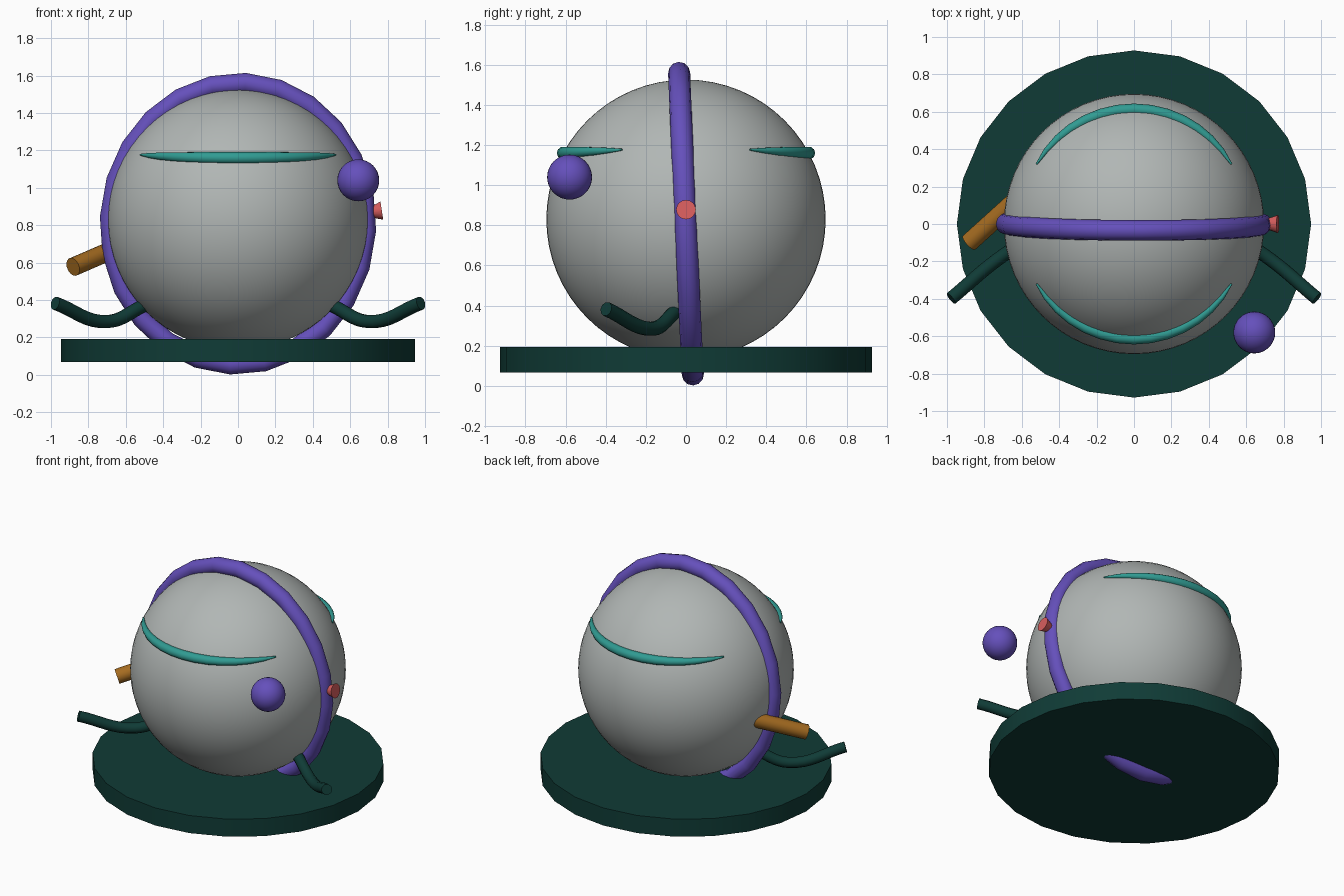
import bpy
import math
from mathutils import Vector

if "Cube" in bpy.data.objects:
    bpy.data.objects.remove(bpy.data.objects["Cube"])


def material(name, rgb):
    m = bpy.data.materials.new(name)
    m.diffuse_color = (*rgb, 1)
    m.use_nodes = True
    m.node_tree.nodes["Principled BSDF"].inputs["Base Color"].default_value = m.diffuse_color
    return m


GREY = material("warm grey", (0.44, 0.47, 0.46))
PURPLE = material("violet", (0.13, 0.08, 0.50))
TEAL = material("teal", (0.03, 0.33, 0.29))
GREEN = material("dark green", (0.005, 0.044, 0.037))
ORANGE = material("amber", (0.38, 0.15, 0.015))
RED = material("coral red", (0.68, 0.11, 0.11))


def finish(name, mat, angle=40):
    ob = bpy.context.object
    ob.name = name
    ob.data.materials.append(mat)
    bpy.ops.object.shade_smooth_by_angle(angle=math.radians(angle))
    return ob


def ball(name, mat, loc, r, seg, rings):
    bpy.ops.mesh.primitive_uv_sphere_add(segments=seg, ring_count=rings, radius=r, location=loc)
    return finish(name, mat)


def rod(name, mat, a, b, r1, r2, seg=16):
    """Capped cone or cylinder from a to b."""
    a, b = Vector(a), Vector(b)
    bpy.ops.mesh.primitive_cone_add(vertices=seg, radius1=r1, radius2=r2,
                                    depth=(b - a).length, location=(a + b) / 2)
    bpy.context.object.rotation_euler = (b - a).to_track_quat('Z', 'Y').to_euler()
    return finish(name, mat)


def tube(name, mat, pts, radii, r, kind='POLY'):
    """Round tube along a path, with a radius factor at each point."""
    cu = bpy.data.curves.new(name, 'CURVE')
    cu.dimensions = '3D'
    cu.bevel_depth = r
    cu.bevel_resolution = 3
    cu.use_fill_caps = True
    sp = cu.splines.new(kind)
    if kind == 'BEZIER':
        sp.bezier_points.add(len(pts) - 1)
        for p, co, f in zip(sp.bezier_points, pts, radii):
            p.co, p.radius = co, f
            p.handle_left_type = p.handle_right_type = 'AUTO'
        sp.resolution_u = 8
    else:
        sp.points.add(len(pts) - 1)
        for p, co, f in zip(sp.points, pts, radii):
            p.co, p.radius = (*co, 1), f
    ob = bpy.data.objects.new(name, cu)
    bpy.context.collection.objects.link(ob)
    bpy.ops.object.select_all(action='DESELECT')
    ob.select_set(True)
    bpy.context.view_layer.objects.active = ob
    bpy.ops.object.convert(target='MESH')
    return finish(name, mat, 50)


# Round body and floating ball
ball("body", GREY, (0, 0, 0.83), 0.696, 64, 32)
ball("floating_ball", PURPLE, (0.643, -0.58, 1.04), 0.112, 32, 16)

# Base disc
bpy.ops.mesh.primitive_cylinder_add(vertices=24, radius=1, depth=0.125, location=(0, 0, 0.13))
bpy.context.object.scale = (0.947, 0.928, 1)
finish("base_disc", GREEN)

# Slightly tilted oval hoop round the body
bpy.ops.mesh.primitive_torus_add(major_segments=24, minor_segments=12,
                                 major_radius=0.753, minor_radius=0.055,
                                 location=(0, 0, 0.808),
                                 rotation=(math.radians(92.6), math.radians(3), 0))
bpy.context.object.scale = (0.915, 1, 1)
finish("hoop", PURPLE, 60)

# Tapered brow strips, front and back
N = 14
for side, name in ((-1, "front_brow"), (1, "back_brow")):
    pts, radii = [], []
    for i in range(N + 1):
        t = -1 + 2 * i / N
        a = math.radians(58.5 * t)
        pts.append((0.612 * math.sin(a), side * 0.612 * math.cos(a), 1.16 + 0.017 * t * t))
        radii.append(max(0.15, (1 - t * t) ** 0.6))
    tube(name, TEAL, pts, radii, 0.032)

# Bent arms, left and right
for s, name in ((1, "right_arm"), (-1, "left_arm")):
    path = [(s * 0.50, -0.05, 0.372), (s * 0.695, -0.165, 0.285), (s * 0.978, -0.398, 0.383)]
    tube(name, GREEN, path, (1, 1, 1), 0.036, 'BEZIER')

# Slanted peg on the left, flared knob on the right
rod("side_peg", ORANGE, (-0.882, -0.10, 0.577), (-0.62, 0.137, 0.69), 0.05, 0.05)
rod("side_knob", RED, (0.665, 0, 0.862), (0.769, 0, 0.878), 0.012, 0.049)
